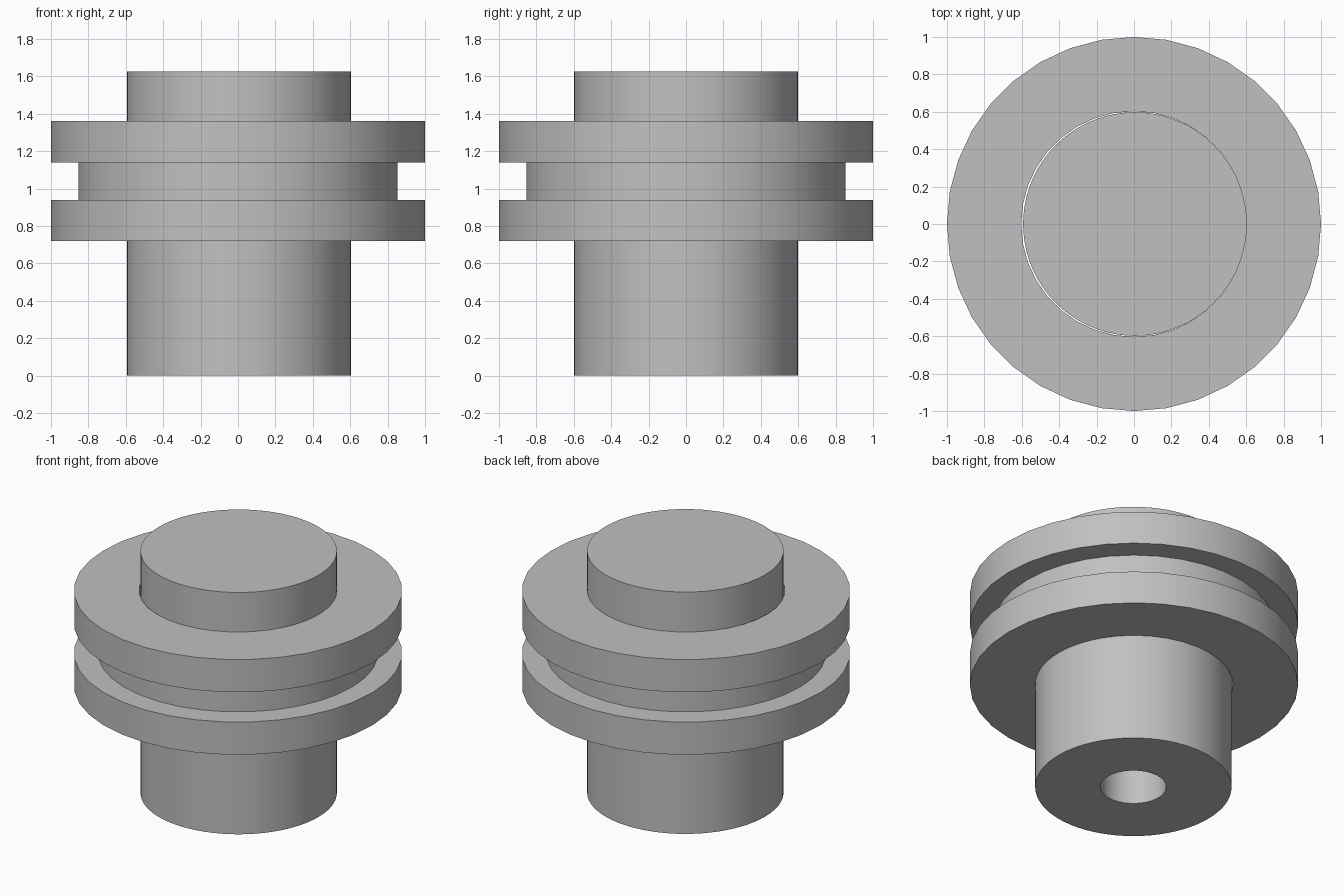
import bpy
import bmesh
from math import cos, sin, pi, radians

cube = bpy.data.objects.get("Cube")
if cube:
    bpy.data.objects.remove(cube, do_unlink=True)

GREY = (0.53, 0.53, 0.53, 1.0)
metal = bpy.data.materials.new("plain grey")
metal.use_nodes = True
metal.diffuse_color = GREY
metal.node_tree.nodes["Principled BSDF"].inputs["Base Color"].default_value = GREY


def lathe(name, profile, sides, closed=False, offset=(0, 0, 0)):
    """Revolve (radius, height) points about z; a zero radius makes a pole."""
    bm = bmesh.new()
    rows = []
    for r, z in profile:
        if r == 0:
            rows.append([bm.verts.new((0, 0, z))] * sides)
        else:
            rows.append([bm.verts.new((r * cos(2 * pi * i / sides), r * sin(2 * pi * i / sides), z))
                         for i in range(sides)])
    pairs = list(zip(rows, rows[1:]))
    if closed:
        pairs.append((rows[-1], rows[0]))
    for a, b in pairs:
        for i in range(sides):
            j = (i + 1) % sides
            bm.faces.new(list(dict.fromkeys((a[i], a[j], b[j], b[i]))))
    bmesh.ops.recalc_face_normals(bm, faces=bm.faces)
    mesh = bpy.data.meshes.new(name)
    bm.to_mesh(mesh)
    bm.free()
    mesh.materials.append(metal)
    obj = bpy.data.objects.new(name, mesh)
    obj.location = offset
    bpy.context.collection.objects.link(obj)
    bpy.ops.object.select_all(action="DESELECT")
    obj.select_set(True)
    bpy.context.view_layer.objects.active = obj
    bpy.ops.object.shade_smooth_by_angle(angle=radians(30))
    return obj


# Shaft with a blind hole in its lower end, sitting slightly off centre in the collar
HOLE, SHAFT, TOP = 0.2, 0.598, 1.625
lathe("shaft", [(0, 1.0), (HOLE, 1.0), (HOLE, 0), (SHAFT, 0), (SHAFT, TOP), (0, TOP)],
      72, offset=(0.005, 0, 0))

# Grooved collar: two flanges joined by a narrower hub, bored through for the shaft
BORE, HUB, RIM = 0.603, 0.853, 1.0
lathe("grooved_collar",
      [(BORE, 0.72), (RIM, 0.72), (RIM, 0.94), (HUB, 0.94),
       (HUB, 1.14), (RIM, 1.14), (RIM, 1.36), (BORE, 1.36)],
      36, closed=True)
